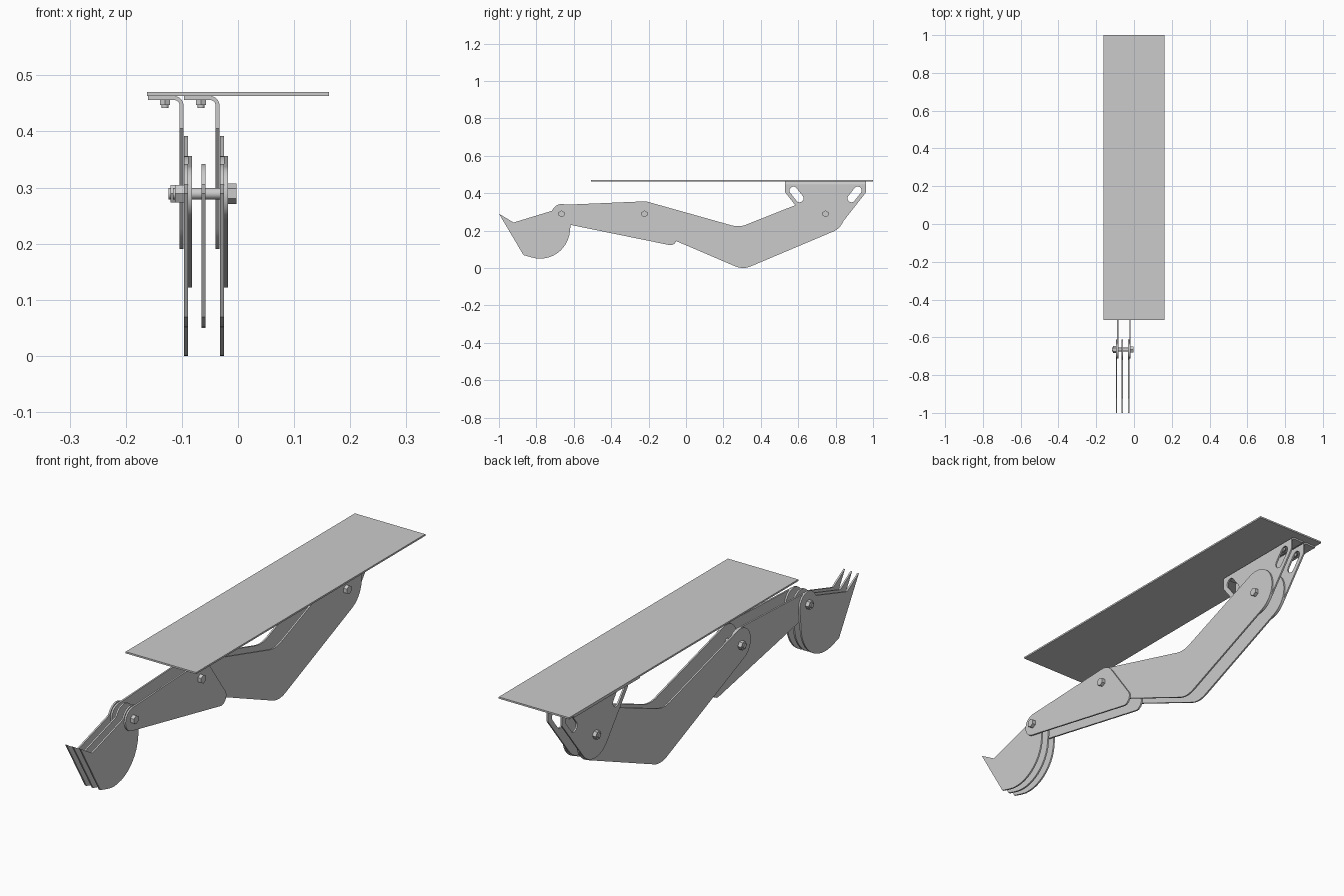
import bpy, bmesh
from math import atan2, acos, pi, cos, sin, radians, ceil, hypot
from mathutils import Matrix

if "Cube" in bpy.data.objects:
    bpy.data.objects.remove(bpy.data.objects["Cube"])

T = 0.007                                   # sheet thickness
PIVOTS = {"bucket": -0.665, "stick": -0.222, "boom": 0.746}
PZ = 0.289                                  # pivot height


def belt(circles):
    """Counter-clockwise outline running tangent round (u, v, r) circles.
    Negative r is a concave fillet, zero a sharp corner."""
    n = len(circles)
    normals = []
    for i in range(n):
        (u1, v1, r1), (u2, v2, r2) = circles[i], circles[(i + 1) % n]
        d = hypot(u2 - u1, v2 - v1)
        normals.append(atan2(v2 - v1, u2 - u1) - acos((r1 - r2) / d))
    pts = []
    for i, (u, v, r) in enumerate(circles):
        a, b = normals[i - 1], normals[i]
        sweep = (b - a) % (2 * pi)
        if r < 0:
            sweep -= 2 * pi
        steps = max(1, ceil(abs(sweep) / radians(9))) if r else 0
        for k in range(steps + 1):
            t = a + (sweep * k / steps if steps else 0)
            pts.append((u + r * cos(t), v + r * sin(t)))
    return pts


def sheet(name, outlines, lo, hi, axis="x"):
    """Extrude outlines (first solid, others holes) from lo to hi along an axis."""
    cu = bpy.data.curves.new(name + "_profile", "CURVE")
    cu.dimensions, cu.fill_mode, cu.extrude = "2D", "BOTH", (hi - lo) / 2
    for pts in outlines:
        sp = cu.splines.new("POLY")
        sp.points.add(len(pts) - 1)
        for p, (u, v) in zip(sp.points, pts):
            p.co = (u, v, 0, 1)
        sp.use_cyclic_u = True
    tmp = bpy.data.objects.new(name + "_tmp", cu)
    bpy.context.collection.objects.link(tmp)
    dg = bpy.context.evaluated_depsgraph_get()
    me = bpy.data.meshes.new_from_object(tmp.evaluated_get(dg))
    bpy.data.objects.remove(tmp)
    mid = (lo + hi) / 2
    if axis == "x":
        m = Matrix(((0, 0, 1, mid), (1, 0, 0, 0), (0, 1, 0, 0), (0, 0, 0, 1)))
    else:
        m = Matrix(((1, 0, 0, 0), (0, 0, -1, mid), (0, 1, 0, 0), (0, 0, 0, 1)))
    me.transform(m)
    return add(name, me)


def add(name, me):
    bm = bmesh.new()
    bm.from_mesh(me)
    bmesh.ops.remove_doubles(bm, verts=bm.verts, dist=1e-5)
    bmesh.ops.recalc_face_normals(bm, faces=bm.faces)
    bm.to_mesh(me)
    bm.free()
    me.name = name
    ob = bpy.data.objects.new(name, me)
    bpy.context.collection.objects.link(ob)
    bpy.ops.object.select_all(action="DESELECT")
    ob.select_set(True)
    bpy.context.view_layer.objects.active = ob
    bpy.ops.object.shade_smooth_by_angle(angle=radians(30))
    return ob


def fastener(name, pieces, rot, loc):
    """Stack of prisms along one axis: (start, end, radius, sides, turn)."""
    bm = bmesh.new()
    for lo, hi, r, sides, turn in pieces:
        m = Matrix.Translation(loc) @ rot @ Matrix.Translation((0, 0, (lo + hi) / 2)) \
            @ Matrix.Rotation(radians(turn), 4, "Z")
        bmesh.ops.create_cone(bm, cap_ends=True, segments=sides, radius1=r,
                              radius2=r, depth=hi - lo, matrix=m)
    me = bpy.data.meshes.new(name)
    bm.to_mesh(me)
    bm.free()
    add(name, me)


# Top deck plate
sheet("deck_plate", [[(-0.162, 0.463), (0.162, 0.463), (0.162, 0.47), (-0.162, 0.47)]],
      -0.507, 1.0, "y")

# Side profiles (y, z, radius)
boom = belt([(-0.222, PZ, 0.067), (0.305, 0.105, 0.105), (0.746, PZ, 0.103),
             (0.277, 0.343, -0.12)])
stick = belt([(-0.665, PZ, 0.048), (-0.083, 0.154, 0.032), (-0.222, PZ, 0.067)])
bucket = belt([(-0.78, 0.21, 0.16), (-0.665, PZ, 0.053), (-0.718, 0.305, 0),
               (-0.922, 0.243, 0), (-1.0, 0.29, 0), (-0.869, 0.069, 0)])
bracket = belt([(0.746, PZ, 0.099), (0.963, 0.405, 0), (0.963, 0.44, 0),
                (0.53, 0.44, 0), (0.53, 0.405, 0)])


def slot(side):
    return belt([(0.746 + side * (0.155 - 0.0165), 0.393 - 0.021, 0.021),
                 (0.746 + side * (0.155 + 0.0165), 0.393 + 0.021, 0.021)])


# Two mirrored-stack sides: bracket, boom, stick
for side, x in (("left", -0.104), ("right", -0.040)):
    sheet(f"bracket_web_{side}", [bracket, slot(1), slot(-1)], x, x + T)
    x1, xl = x + T, x - 0.056
    bend = belt([(x, 0.44, 0), (x1, 0.44, 0), (x1 - 0.017, 0.446, 0.017),
                 (xl, 0.463, 0), (xl, 0.456, 0), (x1 - 0.017, 0.446, -0.010)])
    sheet(f"bracket_flange_{side}", [bend], 0.53, 0.963, "y")
    sheet(f"boom_plate_{side}", [boom], x + 0.008, x + 0.008 + T)
    sheet(f"stick_plate_{side}", [stick], x + 0.0151, x + 0.0151 + T)
    # Flange bolts hanging under the deck
    for i, y in enumerate((0.62, 0.872)):
        fastener(f"flange_bolt_{side}_{i}",
                 [(0.447, 0.456, 0.010, 6, 0), (0.442, 0.463, 0.006, 20, 0)],
                 Matrix.Identity(4), (x - 0.026, y, 0))

# Bucket blades
for i, x in enumerate((-0.096, -0.065, -0.032)):
    sheet(f"bucket_blade_{i}", [bucket], x, x + T)

# Pivot bolts with hex head and nut
turn_x = Matrix.Rotation(pi / 2, 4, "Y")
for name, y in PIVOTS.items():
    nut, head = (-0.104, -0.025) if name == "boom" else (-0.096, -0.018)
    fastener(f"{name}_pivot_bolt",
             [(head, head + 0.015, 0.018, 6, 90), (nut - 0.016, nut, 0.018, 6, 0),
              (nut - 0.020, head, 0.010, 24, 0)],
             turn_x, (0, y, PZ))
